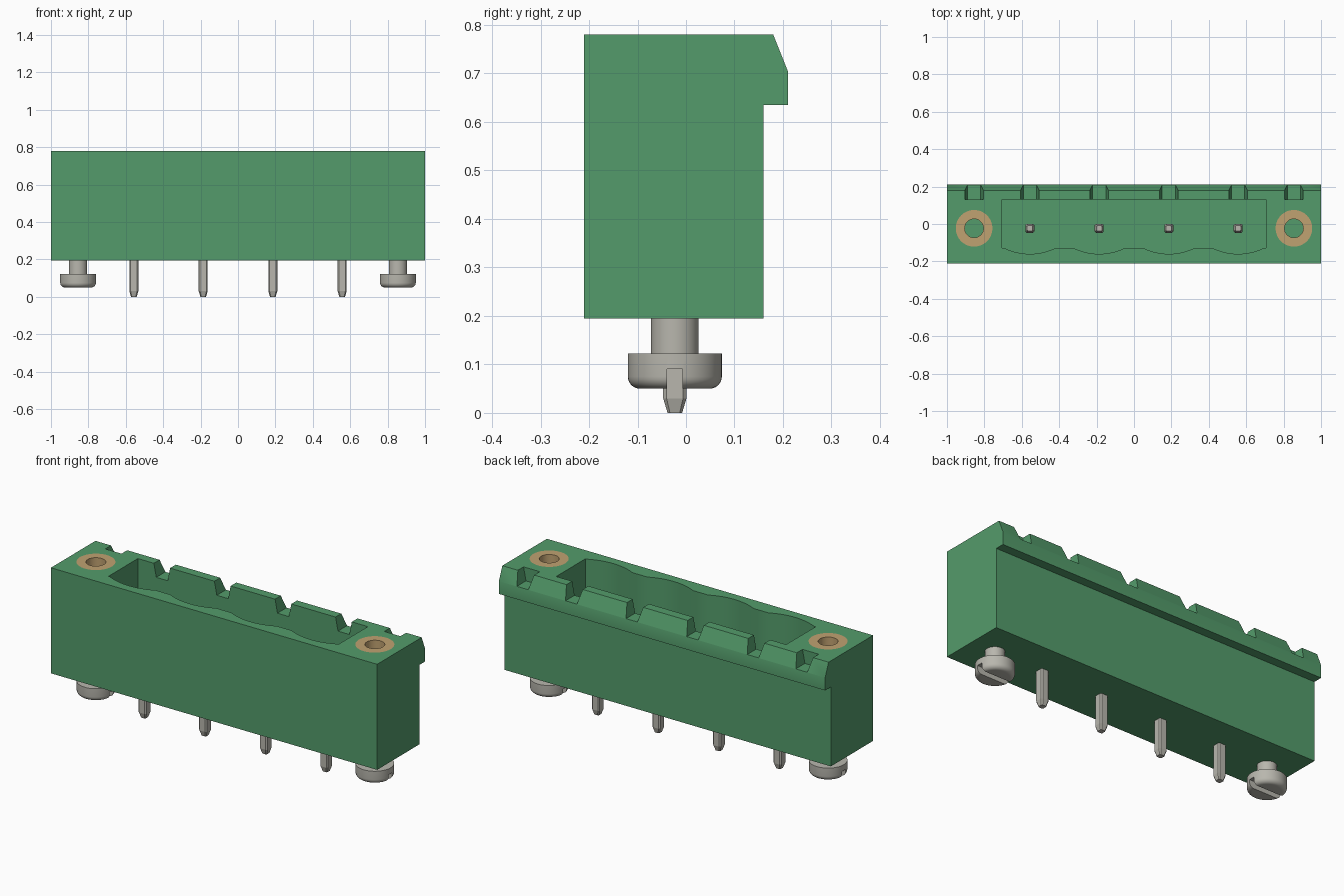
import bpy, bmesh, math

if "Cube" in bpy.data.objects:
    bpy.data.objects.remove(bpy.data.objects["Cube"], do_unlink=True)


def material(name, rgb, rough=0.5):
    m = bpy.data.materials.new(name)
    m.use_nodes = True
    m.diffuse_color = (*rgb, 1)
    bsdf = m.node_tree.nodes["Principled BSDF"]
    bsdf.inputs["Base Color"].default_value = (*rgb, 1)
    bsdf.inputs["Roughness"].default_value = rough
    return m


GREEN = material("green plastic", (0.088, 0.33, 0.146))
METAL = material("tin metal", (0.48, 0.47, 0.42))
BRASS = material("brass", (0.53, 0.36, 0.165))

PIN_X = (-0.557, -0.186, 0.186, 0.557)
SCREW_X = (-0.855, 0.855)
MID_Y = -0.023
TOP, BOTTOM = 0.78, 0.195


def finish(name, bm, mat):
    bmesh.ops.recalc_face_normals(bm, faces=bm.faces)
    me = bpy.data.meshes.new(name)
    bm.to_mesh(me)
    bm.free()
    me.materials.append(mat)
    ob = bpy.data.objects.new(name, me)
    bpy.context.collection.objects.link(ob)
    return ob


def prism(name, start, offset, mat):
    """Extrude a closed outline of 3D points along an offset."""
    bm = bmesh.new()
    face = bm.faces.new([bm.verts.new(p) for p in start])
    new = bmesh.ops.extrude_face_region(bm, geom=[face])["geom"]
    verts = [v for v in new if isinstance(v, bmesh.types.BMVert)]
    bmesh.ops.translate(bm, verts=verts, vec=offset)
    return finish(name, bm, mat)


def lathe(name, profile, x, mat, closed=False, n=48):
    """Spin (radius, z) points about a vertical axis; an open profile is capped."""
    bm = bmesh.new()
    rings = [[bm.verts.new((x + r * math.cos(2 * math.pi * i / n),
                            MID_Y + r * math.sin(2 * math.pi * i / n), z))
              for i in range(n)] for r, z in profile]
    pairs = list(zip(rings, rings[1:]))
    if closed:
        pairs.append((rings[-1], rings[0]))
    else:
        bm.faces.new(rings[0])
        bm.faces.new(rings[-1])
    for a, b in pairs:
        for i in range(n):
            j = (i + 1) % n
            bm.faces.new((a[i], a[j], b[j], b[i]))
    return finish(name, bm, mat)


def activate(ob):
    bpy.ops.object.select_all(action='DESELECT')
    ob.select_set(True)
    bpy.context.view_layer.objects.active = ob


def cut(ob, cutter):
    cutter.hide_render = True
    mod = ob.modifiers.new("cut", 'BOOLEAN')
    mod.operation = 'DIFFERENCE'
    mod.solver = 'EXACT'
    mod.object = cutter
    activate(ob)
    bpy.ops.object.modifier_apply(modifier=mod.name)
    bpy.data.objects.remove(cutter, do_unlink=True)


def smooth(ob):
    activate(ob)
    bpy.ops.object.shade_smooth_by_angle(angle=math.radians(35))


# Housing: side profile with the overhanging, chamfered latch lip at the back
side = [(-0.21, BOTTOM), (0.16, BOTTOM), (0.16, 0.635), (0.21, 0.635),
        (0.21, 0.705), (0.18, TOP), (-0.21, TOP)]
housing = prism("housing", [(-1, y, z) for y, z in side], (2, 0, 0), GREEN)

# Socket cavity with a shallow scallop in the front wall at every pin
FLOOR = 0.29
outline = [(0.705, 0.13), (-0.705, 0.13), (-0.705, -0.127)]
half, sag = 0.14, 0.033
radius = (half * half + sag * sag) / (2 * sag)
for px in PIN_X:
    for i in range(13):
        dx = half * (i / 6 - 1)
        depth = math.sqrt(radius ** 2 - dx * dx) - (radius - sag)
        outline.append((px + dx, -0.127 - depth))
outline.append((0.705, -0.127))
cut(housing, prism("cavity_cutter", [(x, y, FLOOR) for x, y in outline],
                   (0, 0, 0.6), GREEN))

# Flared notches through the lip, behind the pins and the screws
for x in PIN_X + SCREW_X:
    y0 = 0.10 if x in PIN_X else 0.13
    notch = [(x - 0.035, y0, 0.706), (x + 0.035, y0, 0.706),
             (x + 0.055, y0, 0.806), (x - 0.055, y0, 0.806)]
    cut(housing, prism("notch_cutter", notch, (0, 0.2, 0), GREEN))

# Round pockets for the threaded inserts
for x in SCREW_X:
    cut(housing, lathe("pocket_cutter", [(0.098, 0.45), (0.098, 0.9)], x, GREEN))
smooth(housing)

for x, tag in zip(SCREW_X, ("right", "left")):
    # Brass threaded insert, flush with the top
    smooth(lathe(f"insert_{tag}", [(0.098, 0.45), (0.05, 0.45), (0.05, TOP),
                                   (0.098, TOP)], x, BRASS, closed=True))

    # Pan-head screw from below, with rounded rim and a slot along x
    rim = [(0.072 + 0.025 * math.sin(a), 0.075 - 0.025 * math.cos(a))
           for a in [math.pi / 2 * i / 6 for i in range(7)]]
    screw = lathe(f"screw_{tag}", rim + [(0.097, 0.122), (0.049, 0.122),
                                         (0.049, BOTTOM + 0.005)], x, METAL)
    slot = [(x - 0.2, MID_Y + y, z) for y, z in
            ((-0.016, 0.0), (0.016, 0.0), (0.016, 0.09), (-0.016, 0.09))]
    cut(screw, prism("slot_cutter", slot, (0.4, 0, 0), METAL))
    smooth(screw)

# Contact pins: square bars with chamfered corners, tapered at both ends
for k, px in enumerate(PIN_X):
    bm = bmesh.new()
    rings = []
    for z, h, c in ((0.0, 0.015, 0.005), (0.03, 0.024, 0.007),
                    (0.58, 0.024, 0.007), (0.61, 0.014, 0.004)):
        corners = [(h, -h + c), (h, h - c), (h - c, h), (-h + c, h),
                   (-h, h - c), (-h, -h + c), (-h + c, -h), (h - c, -h)]
        rings.append([bm.verts.new((px + x, MID_Y + y, z)) for x, y in corners])
    bm.faces.new(rings[0])
    bm.faces.new(rings[-1])
    for a, b in zip(rings, rings[1:]):
        for i in range(8):
            j = (i + 1) % 8
            bm.faces.new((a[i], a[j], b[j], b[i]))
    finish(f"pin_{k + 1}", bm, METAL)
